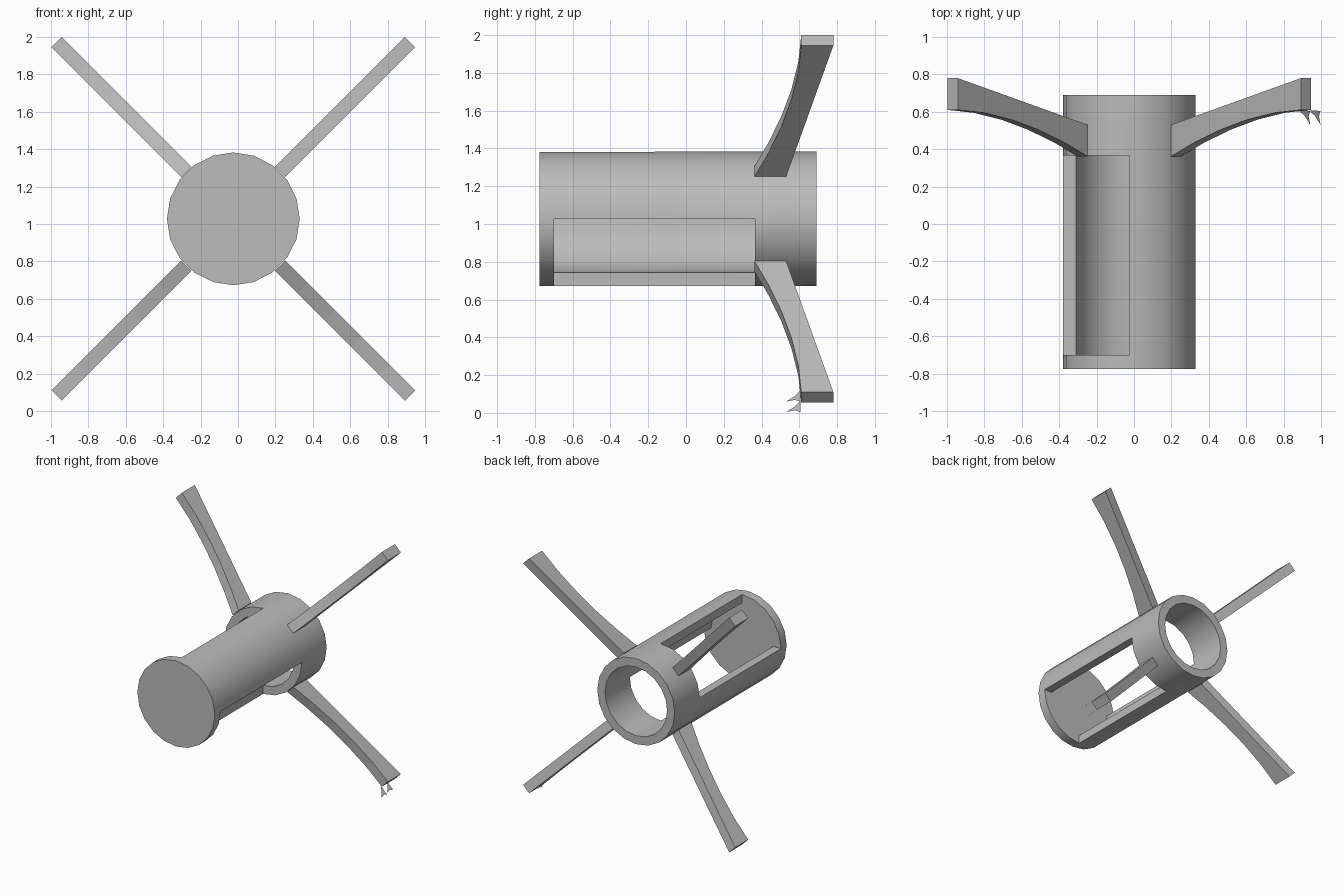
import bpy
import bmesh
import math
from mathutils import Vector

if "Cube" in bpy.data.objects:
    bpy.data.objects.remove(bpy.data.objects["Cube"], do_unlink=True)

AXIS = Vector((-0.025, 0, 1.0275))
OUTER, INNER = 0.355, 0.285
FRONT, BACK = -0.775, 0.69
WIN_FRONT, WIN_BACK = -0.70, 0.365
TIP = 1.336
HALF = 0.039

grey = bpy.data.materials.new("plain grey")
grey.use_nodes = True
grey.diffuse_color = (0.5, 0.5, 0.5, 1)
grey.node_tree.nodes["Principled BSDF"].inputs["Base Color"].default_value = (0.5, 0.5, 0.5, 1)


def tube_solid(name, radius, y0, y1):
    bpy.ops.mesh.primitive_cylinder_add(
        vertices=20, radius=radius, depth=y1 - y0, rotation=(math.pi / 2, 0, 0),
        location=(AXIS.x, (y0 + y1) / 2, AXIS.z))
    obj = bpy.context.object
    obj.name = name
    return obj


def cut(target, cutter):
    mod = target.modifiers.new("cut", 'BOOLEAN')
    mod.operation = 'DIFFERENCE'
    mod.solver = 'EXACT'
    mod.object = cutter
    bpy.context.view_layer.objects.active = target
    bpy.ops.object.modifier_apply(modifier=mod.name)
    bpy.data.objects.remove(cutter, do_unlink=True)


# Body: closed at the front, bored from the back, two quarter windows
body = tube_solid("body_tube", OUTER, FRONT, BACK)
cut(body, tube_solid("bore_cutter", INNER, WIN_FRONT, BACK + 0.2))
for side in (-1, 1):
    bpy.ops.mesh.primitive_cube_add(
        size=1, location=(AXIS.x + side * 0.25, (WIN_FRONT + WIN_BACK) / 2, AXIS.z - side * 0.25))
    box = bpy.context.object
    box.scale = (0.5, WIN_BACK - WIN_FRONT, 0.5)
    bpy.context.view_layer.update()
    cut(body, box)
body.data.materials.clear()
body.data.materials.append(grey)
bpy.ops.object.select_all(action='DESELECT')
body.select_set(True)
bpy.context.view_layer.objects.active = body
bpy.ops.object.shade_smooth_by_angle(angle=math.radians(30))


def place(radius, y, offset, sx, sz):
    """Point on a diagonal fin, given distance from the axis and sideways offset."""
    out = Vector((sx, 0, sz)).normalized()
    across = Vector((-sz, 0, sx)).normalized()
    return AXIS + out * radius + across * offset + Vector((0, y, 0))


def make_object(name, bm):
    mesh = bpy.data.meshes.new(name)
    bmesh.ops.recalc_face_normals(bm, faces=bm.faces)
    bm.to_mesh(mesh)
    bm.free()
    mesh.materials.append(grey)
    obj = bpy.data.objects.new(name, mesh)
    bpy.context.collection.objects.link(obj)


# Fins: straight trailing edge, curved leading edge
leading = [(0.354, 0.362), (0.53, 0.436), (0.73, 0.505),
           (0.93, 0.558), (1.14, 0.595), (TIP, 0.61)]
profile = leading + [(TIP, 0.78), (0.354, 0.53)]


def make_fin(name, sx, sz):
    bm = bmesh.new()
    sides = [[bm.verts.new(place(r, y, o, sx, sz)) for r, y in profile] for o in (-HALF, HALF)]
    for loop in sides:
        bm.faces.new(loop)
    n = len(profile)
    for i in range(n):
        j = (i + 1) % n
        bm.faces.new((sides[0][i], sides[0][j], sides[1][j], sides[1][i]))
    make_object(name, bm)


for x_name, sx in (("left", 1), ("right", -1)):
    for z_name, sz in (("upper", 1), ("lower", -1)):
        make_fin(f"{z_name}_{x_name}_fin", sx, sz)

# Thin curled prongs at the tip of the lower left fin
prong = [(1.32, 0.607), (1.365, 0.578), (1.407, 0.53), (1.395, 0.575), (1.407, 0.605)]
bm = bmesh.new()
for offset in (-HALF, HALF):
    bm.faces.new([bm.verts.new(place(r, y, offset, 1, -1)) for r, y in prong])
make_object("fin_tip_prongs", bm)
